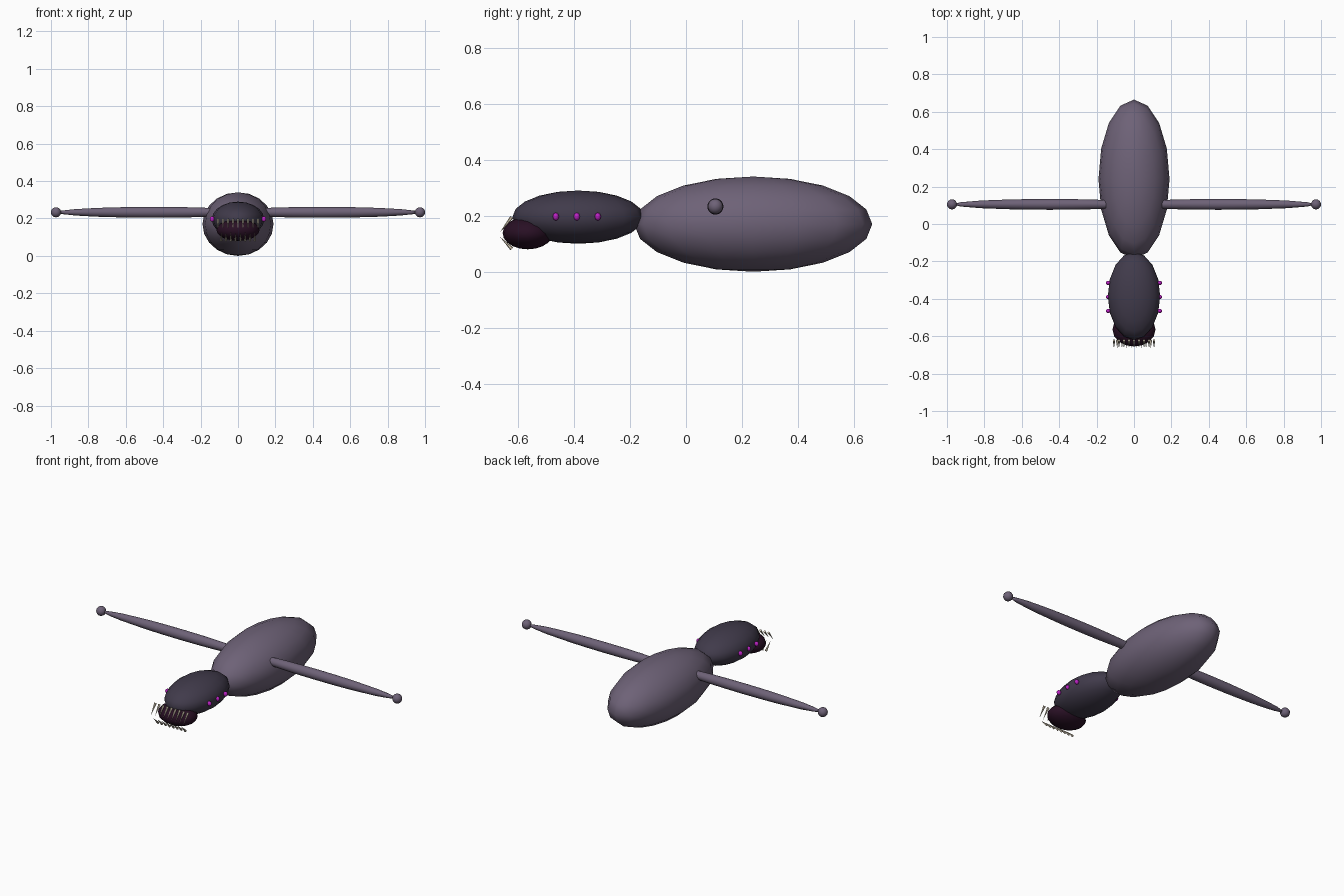
import bpy, math
from mathutils import Vector

if "Cube" in bpy.data.objects:
    bpy.data.objects.remove(bpy.data.objects["Cube"])


def material(name, rgb):
    m = bpy.data.materials.new(name)
    m.diffuse_color = (*rgb, 1)
    m.use_nodes = True
    m.node_tree.nodes["Principled BSDF"].inputs["Base Color"].default_value = m.diffuse_color
    return m


SKIN = material("dusty purple skin", (0.155, 0.122, 0.185))
HEAD = material("dark purple hide", (0.052, 0.043, 0.07))
JAW = material("maroon jaw", (0.022, 0.005, 0.018))
TOOTH = material("bone", (0.68, 0.6, 0.47))
EYE = material("magenta eye", (0.5, 0.015, 0.55))


def finish(name, mat):
    ob = bpy.context.object
    ob.name = name
    ob.data.materials.append(mat)
    return ob


def ellipsoid(name, loc, radii, mat, seg=16, rings=10):
    bpy.ops.mesh.primitive_uv_sphere_add(segments=seg, ring_count=rings, radius=1, location=loc)
    ob = finish(name, mat)
    ob.scale = radii
    bpy.ops.object.transform_apply(location=False, rotation=False, scale=True)
    bpy.ops.object.shade_smooth()
    return ob


def tooth(name, base, tip, radius=0.007):
    # Slim cone from its base point to its tip
    a, b = Vector(base), Vector(tip)
    bpy.ops.mesh.primitive_cone_add(vertices=6, radius1=radius, radius2=0,
                                    depth=(b - a).length, location=(a + b) / 2)
    ob = finish(name, TOOTH)
    ob.rotation_euler = (b - a).to_track_quat('Z', 'Y').to_euler()


# Body, head and lower jaw
ellipsoid("body", (0, 0.24, 0.17), (0.19, 0.425, 0.17), SKIN)
ellipsoid("head", (0, -0.385, 0.195), (0.14, 0.235, 0.095), HEAD)
ellipsoid("lower_jaw", (0, -0.565, 0.138), (0.115, 0.09, 0.058), JAW)

# Long side limbs with round tips, and three eyes on each side
for side, s in (("left", -1), ("right", 1)):
    ellipsoid(f"{side}_limb", (s * 0.45, 0.105, 0.233), (0.52, 0.029, 0.029), SKIN)
    ellipsoid(f"{side}_limb_tip", (s * 0.973, 0.105, 0.233), (0.027, 0.027, 0.027), SKIN)
    for i in range(3):
        ellipsoid(f"{side}_eye_{i + 1}", (s * 0.138, -0.465 + 0.075 * i, 0.197),
                  (0.013, 0.011, 0.014), EYE, 12, 8)

# Two rows of teeth meeting at the front of the mouth
for name, count, half, base_z, tip_z in (("upper_tooth", 9, 0.107, 0.195, 0.14),
                                         ("lower_tooth", 8, 0.09, 0.082, 0.125)):
    for i in range(count):
        x = half * (2 * i / (count - 1) - 1)
        tooth(f"{name}_{i + 1}", (x, -0.622, base_z), (x, -0.665, tip_z))
